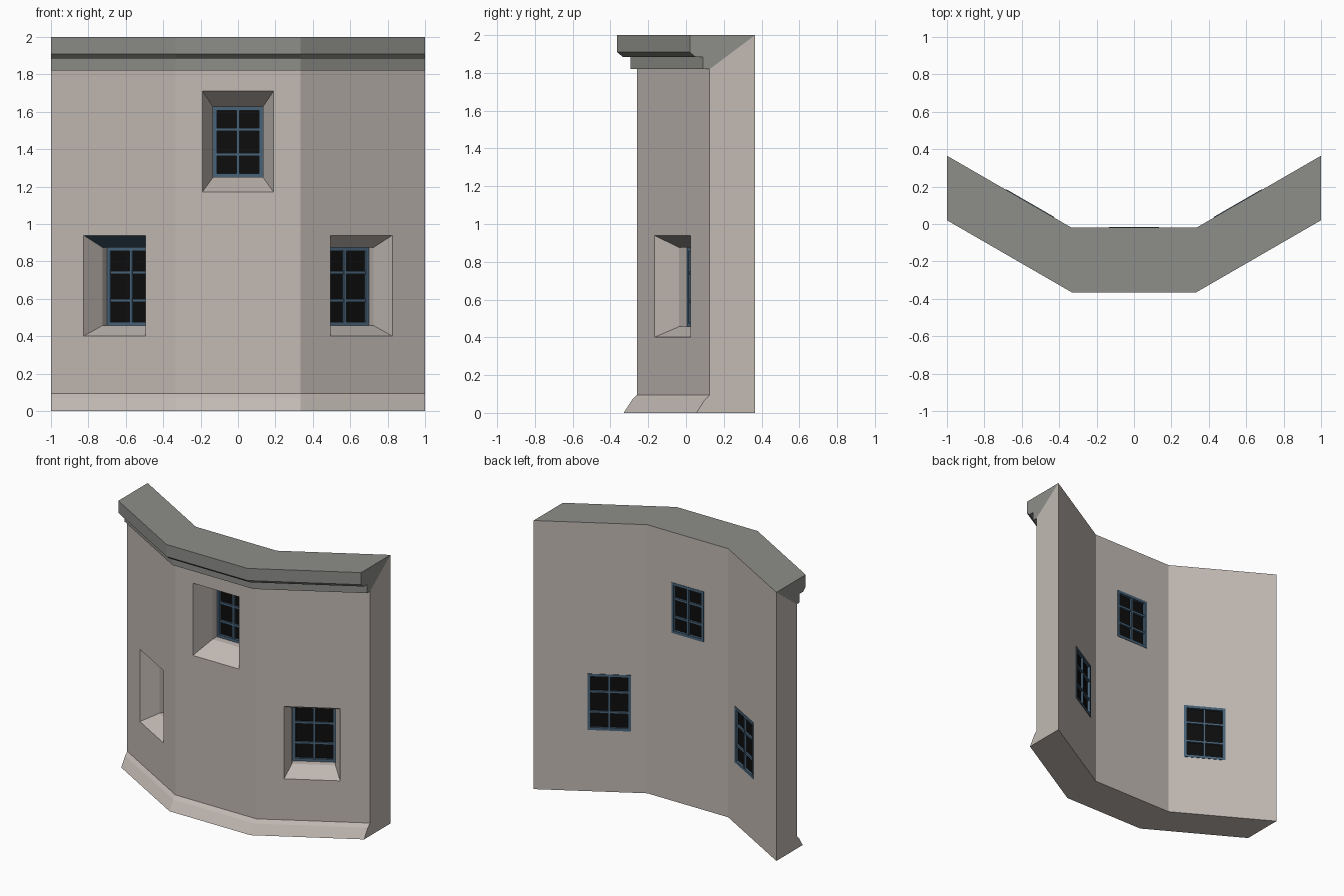
import bpy, bmesh, math
from mathutils import Matrix, Vector

if "Cube" in bpy.data.objects:
    bpy.data.objects.remove(bpy.data.objects["Cube"])


def material(name, rgb):
    m = bpy.data.materials.new(name)
    m.diffuse_color = (*rgb, 1)
    m.use_nodes = True
    m.node_tree.nodes["Principled BSDF"].inputs["Base Color"].default_value = m.diffuse_color
    return m


PLASTER = material("plaster", (0.54, 0.49, 0.455))
STONE = material("grey stone", (0.27, 0.27, 0.255))
BLUE = material("blue frame paint", (0.065, 0.125, 0.19))
BLACK = material("dark glass", (0.004, 0.004, 0.004))


def make_object(name, bm, mat):
    bmesh.ops.recalc_face_normals(bm, faces=bm.faces)
    me = bpy.data.meshes.new(name)
    bm.to_mesh(me)
    bm.free()
    me.materials.append(mat)
    ob = bpy.data.objects.new(name, me)
    bpy.context.collection.objects.link(ob)
    return ob


# Sweep a (y, z) profile along the three-sided bay plan
THIRD = 1 / 3
PLAN = [(-1, 0.385), (-THIRD, 0), (THIRD, 0), (1, 0.385)]


def sweep(name, profile, mat):
    bm = bmesh.new()
    rings = [[bm.verts.new((x, y + dy, z)) for y, z in profile] for x, dy in PLAN]
    n = len(profile)
    for a, b in zip(rings, rings[1:]):
        for i in range(n):
            j = (i + 1) % n
            bm.faces.new((a[i], a[j], b[j], b[i]))
    bm.faces.new(rings[0])
    bm.faces.new(rings[-1])
    return make_object(name, bm, mat)


def loft(name, sections, mat, matrix):
    """Rectangles (half width, half height, depth) joined along depth."""
    bm = bmesh.new()
    rings = [[bm.verts.new(matrix @ Vector((sx * w, d, sz * h)))
              for sx, sz in ((-1, -1), (1, -1), (1, 1), (-1, 1))] for w, h, d in sections]
    for a, b in zip(rings, rings[1:]):
        for i in range(4):
            j = (i + 1) % 4
            bm.faces.new((a[i], a[j], b[j], b[i]))
    bm.faces.new(rings[0])
    bm.faces.new(rings[-1])
    return make_object(name, bm, mat)


def add_box(bm, matrix, x0, x1, y0, y1, z0, z1):
    size = Matrix.Diagonal((x1 - x0, y1 - y0, z1 - z0, 1))
    mid = Matrix.Translation(((x0 + x1) / 2, (y0 + y1) / 2, (z0 + z1) / 2))
    bmesh.ops.create_cube(bm, size=1, matrix=matrix @ mid @ size)


# Wall with battered foot, and the stepped cornice
wall = sweep("wall", [(-0.02, 0), (-0.02, 2), (-0.26, 1.82), (-0.26, 0.095),
                      (-0.285, 0.07), (-0.33, 0)], PLASTER)
sweep("cornice", [(-0.02, 2), (-0.365, 2), (-0.365, 1.91), (-0.335, 1.885),
                  (-0.295, 1.885), (-0.295, 1.82), (-0.26, 1.82)], STONE)


def window(name, x, y, z, angle, inner, dz, taper, front, back):
    """Splayed opening, then a barred window flush with the wall's back."""
    m = Matrix.Translation((x, y, z)) @ Matrix.Rotation(angle, 4, 'Z')
    w, h = inner
    mi = m @ Matrix.Translation((0, 0, dz))
    bm = bmesh.new()
    # cutter: splay extended a little in front of the wall face
    k = -0.02 / taper
    grow = [0.19 + (w - 0.19) * k, 0.269 + (h - 0.269) * k]
    rings = []
    for hw, hh, d, zo in ((grow[0], grow[1], -0.02, dz * k), (w, h, taper, dz),
                          (w, h, back + 0.05, dz)):
        rings.append([bm.verts.new(m @ Vector((sx * hw, d, zo + sz * hh)))
                      for sx, sz in ((-1, -1), (1, -1), (1, 1), (-1, 1))])
    for a, b in zip(rings, rings[1:]):
        for i in range(4):
            j = (i + 1) % 4
            bm.faces.new((a[i], a[j], b[j], b[i]))
    bm.faces.new(rings[0])
    bm.faces.new(rings[-1])
    cutter = make_object(name + "_cutter", bm, PLASTER)
    cutter.hide_render = True
    mod = wall.modifiers.new(name, 'BOOLEAN')
    mod.operation, mod.solver, mod.object = 'DIFFERENCE', 'EXACT', cutter

    # frame surround and glazing bars
    t, b = 0.02, 0.008
    end = back + 0.003
    bm = bmesh.new()
    for s in (-1, 1):
        xs = sorted((s * w, s * (w - t)))
        zs = sorted((s * h, s * (h - t)))
        add_box(bm, mi, *xs, front, end, -h, h)
        add_box(bm, mi, -w + t, w - t, front, end, *zs)
        add_box(bm, mi, -w + t, w - t, front + 0.004, end - 0.004,
                s * h * 0.36 - b, s * h * 0.36 + b)
    add_box(bm, mi, -b, b, front + 0.003, end - 0.003, -h + t, h - t)
    make_object(name + "_frame", bm, BLUE)

    # glass plate
    g = (front + end) / 2
    loft(name + "_glass", [(w - 0.01, h - 0.01, g - 0.003), (w - 0.01, h - 0.01, g + 0.003)],
         BLACK, mi)
    return cutter


A = math.radians(30)
cutters = [window("upper_window", 0, -0.26, 1.441, 0, (0.133, 0.188), -0.003, 0.15, 0.2, 0.24)]
for side, s in (("right", 1), ("left", -1)):
    cutters.append(window(side + "_window", s * 0.66, -0.071, 0.67, s * A,
                          (0.147, 0.209), -0.004, 0.125, 0.172, 0.208))

# Apply the openings and drop the cutters
dg = bpy.context.evaluated_depsgraph_get()
cut = bpy.data.meshes.new_from_object(wall.evaluated_get(dg))
wall.modifiers.clear()
wall.data = cut
for c in cutters:
    bpy.data.objects.remove(c)
cut.materials.clear()
cut.materials.append(PLASTER)
cut.materials.append(BLUE)

# The lintel soffit of the left window is painted blue
for p in cut.polygons:
    c = p.center
    p.material_index = int(p.normal.z < -0.1 and c.x < -0.3 and 0.8 < c.z < 1)
